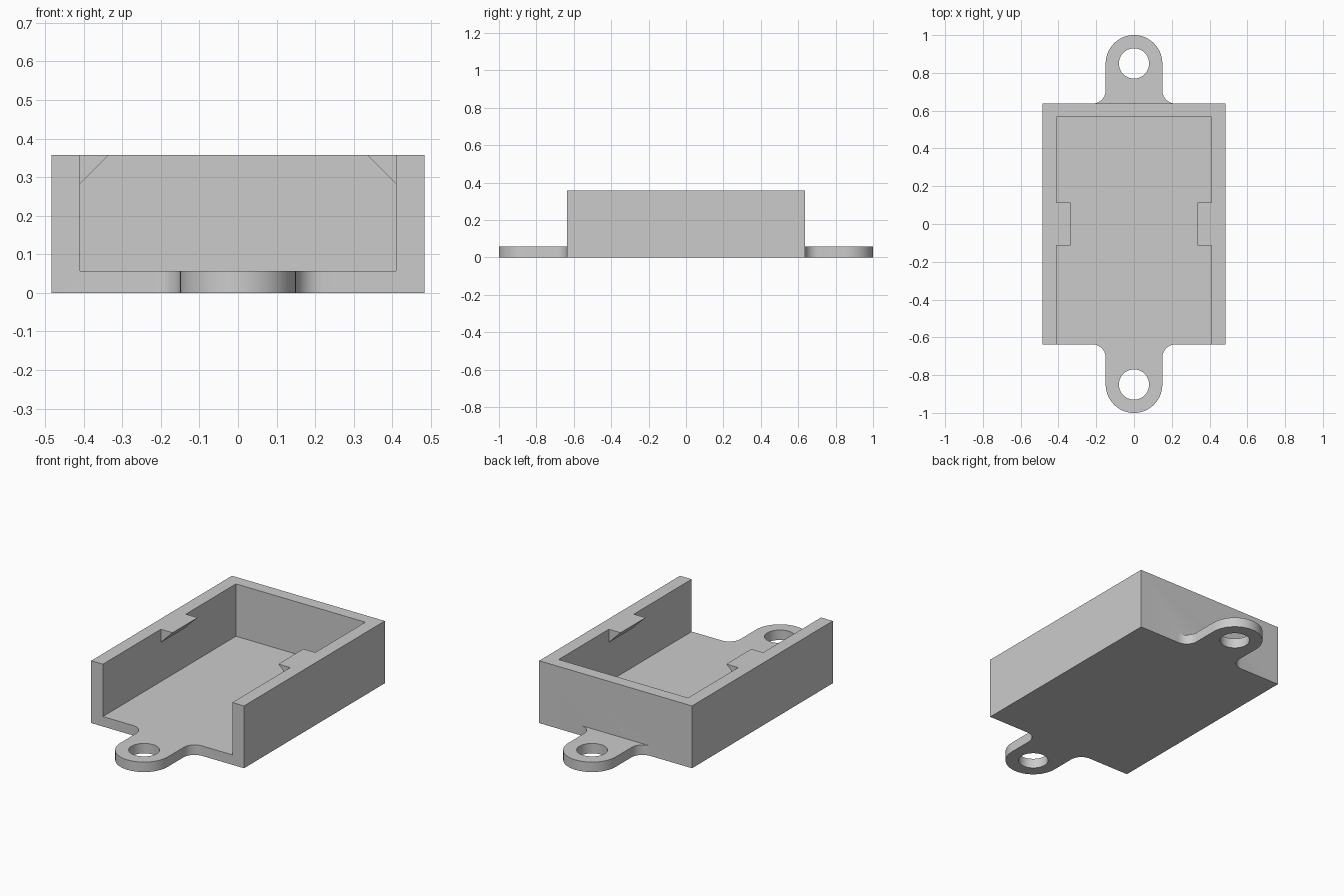
import bpy, bmesh
from math import pi, sin, cos

HALF_W, HALF_L, HEIGHT = 0.484, 0.637, 0.357
FLOOR, INNER_W, INNER_BACK = 0.057, 0.41, 0.567
TAB_R, TAB_Y, HOLE_R, FILLET = 0.15, 0.85, 0.08, 0.07
CLIP, CLIP_HALF = 0.075, 0.113

cube = bpy.data.objects.get("Cube")
if cube:
    bpy.data.objects.remove(cube, do_unlink=True)

grey = bpy.data.materials.new("plain grey")
grey.use_nodes = True
grey.diffuse_color = (0.6, 0.6, 0.6, 1)
grey.node_tree.nodes["Principled BSDF"].inputs["Base Color"].default_value = (0.6, 0.6, 0.6, 1)


def prism(name, points, offset):
    """Extrude a closed 3D polygon along an offset."""
    bm = bmesh.new()
    face = bm.faces.new([bm.verts.new(p) for p in points])
    ext = bmesh.ops.extrude_face_region(bm, geom=[face])
    bmesh.ops.translate(bm, vec=offset,
                        verts=[v for v in ext["geom"] if isinstance(v, bmesh.types.BMVert)])
    bmesh.ops.recalc_face_normals(bm, faces=bm.faces)
    mesh = bpy.data.meshes.new(name)
    bm.to_mesh(mesh)
    bm.free()
    mesh.materials.append(grey)
    obj = bpy.data.objects.new(name, mesh)
    bpy.context.collection.objects.link(obj)
    return obj


def box(name, x, y0, y1, z0, z1):
    return prism(name, [(-x, y0, z0), (x, y0, z0), (x, y1, z0), (-x, y1, z0)], (0, 0, z1 - z0))


def arc(cx, cy, r, a0, a1, n):
    return [(cx + r * cos(a0 + (a1 - a0) * i / n), cy + r * sin(a0 + (a1 - a0) * i / n))
            for i in range(n + 1)]


def combine(target, tool, operation):
    mod = target.modifiers.new(operation, 'BOOLEAN')
    mod.operation, mod.solver, mod.object = operation, 'EXACT', tool
    bpy.context.view_layer.objects.active = target
    bpy.ops.object.modifier_apply(modifier=mod.name)
    bpy.data.objects.remove(tool, do_unlink=True)


# Tray: solid block hollowed out, open at the front and top
tray = box("tray", HALF_W, -HALF_L, HALF_L, 0, HEIGHT)
combine(tray, box("cavity", INNER_W, -1, INNER_BACK, FLOOR, 1), 'DIFFERENCE')

# Rounded mounting tabs with filleted roots and screw holes
flare = TAB_R + FILLET
right = arc(flare, HALF_L + FILLET, FILLET, 1.5 * pi, pi, 10)
left = [(-x, y) for x, y in reversed(right)]
root = HALF_L - 0.03
outline = [(-flare, root), (flare, root)] + right + arc(0, TAB_Y, TAB_R, 0, pi, 32) + left
hole = arc(0, TAB_Y, HOLE_R, 0, 2 * pi, 40)[:-1]
for side in (-1, 1):
    tab = prism("mounting_tab", [(x, side * y, 0) for x, y in outline], (0, 0, FLOOR))
    drill = prism("screw_hole", [(x, side * y, -0.1) for x, y in hole], (0, 0, 0.3))
    combine(tab, drill, 'DIFFERENCE')
    combine(tray, tab, 'UNION')

# Triangular snap clips along the side walls
for side in (-1, 1):
    xw, xi, xt = INNER_W + 0.03, INNER_W, INNER_W - CLIP
    profile = [(xw, HEIGHT), (xt, HEIGHT), (xi, HEIGHT - CLIP), (xw, HEIGHT - CLIP)]
    clip = prism("snap_clip", [(side * x, -CLIP_HALF, z) for x, z in profile],
                 (0, 2 * CLIP_HALF, 0))
    combine(tray, clip, 'UNION')

# Smooth the curved walls, keep the edges sharp
bpy.ops.object.select_all(action='DESELECT')
tray.select_set(True)
bpy.context.view_layer.objects.active = tray
bpy.ops.object.shade_smooth_by_angle(angle=pi / 6)
